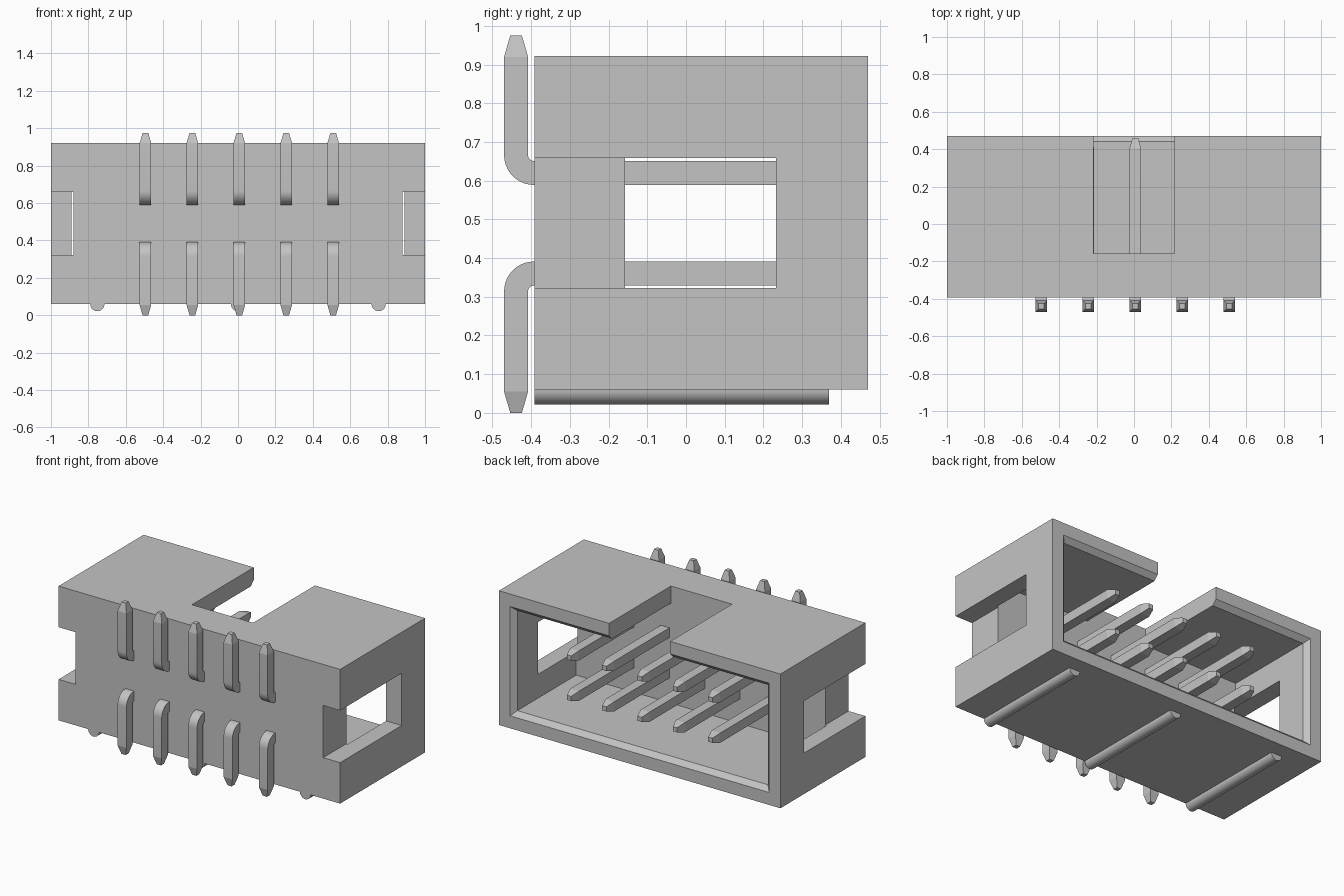
import bpy, bmesh, math
from mathutils import Vector

if "Cube" in bpy.data.objects:
    bpy.data.objects.remove(bpy.data.objects["Cube"])

grey = bpy.data.materials.new("light_grey")
grey.use_nodes = True
grey.diffuse_color = (0.55, 0.55, 0.55, 1)
grey.node_tree.nodes["Principled BSDF"].inputs["Base Color"].default_value = (0.55, 0.55, 0.55, 1)


def loft(name, rings, smooth=None):
    """Closed solid through a list of equal-length point rings."""
    bm = bmesh.new()
    loops = [[bm.verts.new(p) for p in ring] for ring in rings]
    n = len(loops[0])
    for a, b in zip(loops, loops[1:]):
        for i in range(n):
            j = (i + 1) % n
            bm.faces.new((a[i], a[j], b[j], b[i]))
    bm.faces.new(loops[0])
    bm.faces.new(loops[-1])
    bmesh.ops.recalc_face_normals(bm, faces=bm.faces[:])
    mesh = bpy.data.meshes.new(name)
    bm.to_mesh(mesh)
    bm.free()
    mesh.materials.append(grey)
    ob = bpy.data.objects.new(name, mesh)
    bpy.context.collection.objects.link(ob)
    if smooth:
        bpy.ops.object.select_all(action='DESELECT')
        ob.select_set(True)
        bpy.context.view_layer.objects.active = ob
        bpy.ops.object.shade_smooth_by_angle(angle=math.radians(smooth))
    return ob


def rect(y, x0, x1, z0, z1):
    return [(x0, y, z0), (x1, y, z0), (x1, y, z1), (x0, y, z1)]


def box(name, x0, x1, y0, y1, z0, z1):
    return loft(name, [rect(y0, x0, x1, z0, z1), rect(y1, x0, x1, z0, z1)])


FRONT, BACK, BOTTOM, TOP = -0.392, 0.47, 0.06, 0.922
FLOOR, WALL, CHAMFER = -0.157, 0.11, 0.03


def mouth(y, wall):
    return rect(y, wall - 1, 1 - wall, BOTTOM + wall, TOP - wall)


# Shroud with chamfered cavity, key notch and side channels
shroud = box("shroud", -1, 1, FRONT, BACK, BOTTOM, TOP)
cutters = [
    loft("cavity_cutter", [mouth(FLOOR, WALL), mouth(BACK - CHAMFER, WALL),
                           mouth(BACK + 0.02, WALL - CHAMFER - 0.02)]),
    box("notch_cutter", -0.217, 0.217, FLOOR, 0.6, 0.5, 1.1),
]
for s in (-1, 1):
    x0, x1 = sorted((s * 0.88, s * 1.1))
    cutters.append(box("channel_cutter", x0, x1, -0.5, 0.233, 0.323, 0.658))
bpy.context.view_layer.objects.active = shroud
for c in cutters:
    c.hide_render = True
    mod = shroud.modifiers.new("cut", 'BOOLEAN')
    mod.operation, mod.solver, mod.object = 'DIFFERENCE', 'EXACT', c
    bpy.ops.object.modifier_apply(modifier=mod.name)
    bpy.data.objects.remove(c)

# Bent square pins: contact in the cavity, solder leg along the front
HALF, TIP, TAPER, STEPS = 0.031, 0.015, 0.055, 10


def pin(name, x, z, up, end):
    def ring(y, zc, normal, h):
        c, side = Vector((x, y, zc)), Vector((1, 0, 0))
        return [c + side * a * h + normal * b * h
                for a, b in ((-1, -1), (1, -1), (1, 1), (-1, 1))]
    vert, back = Vector((0, 0, up)), Vector((0, 1, 0))
    rings = [ring(0.46, z, vert, TIP), ring(0.46 - TAPER, z, vert, HALF)]
    radius, cy = 0.046, -0.393
    cz = z + up * radius
    for i in range(STEPS + 1):
        a = math.pi / 2 * i / STEPS
        n = vert * math.cos(a) + back * math.sin(a)
        rings.append(ring(cy - n.y * radius, cz - n.z * radius, n, HALF))
    leg = cy - radius
    rings += [ring(leg, end - up * TAPER, back, HALF), ring(leg, end, back, TIP)]
    loft(name, rings, 14)


for i in range(5):
    x = 0.007 + (i - 2) * 0.251
    pin("upper_pin", x, 0.62, 1, 0.975)
    pin("lower_pin", x, 0.36, -1, 0.0)

# Half-round standoff ribs under the shroud
for x in (-0.752, 0, 0.752):
    arc = [math.pi * k / 16 for k in range(17)]
    loft("standoff_rib", [[(x + 0.038 * math.cos(a), y, BOTTOM - 0.038 * math.sin(a))
                           for a in arc] for y in (FRONT, 0.37)], 30)
